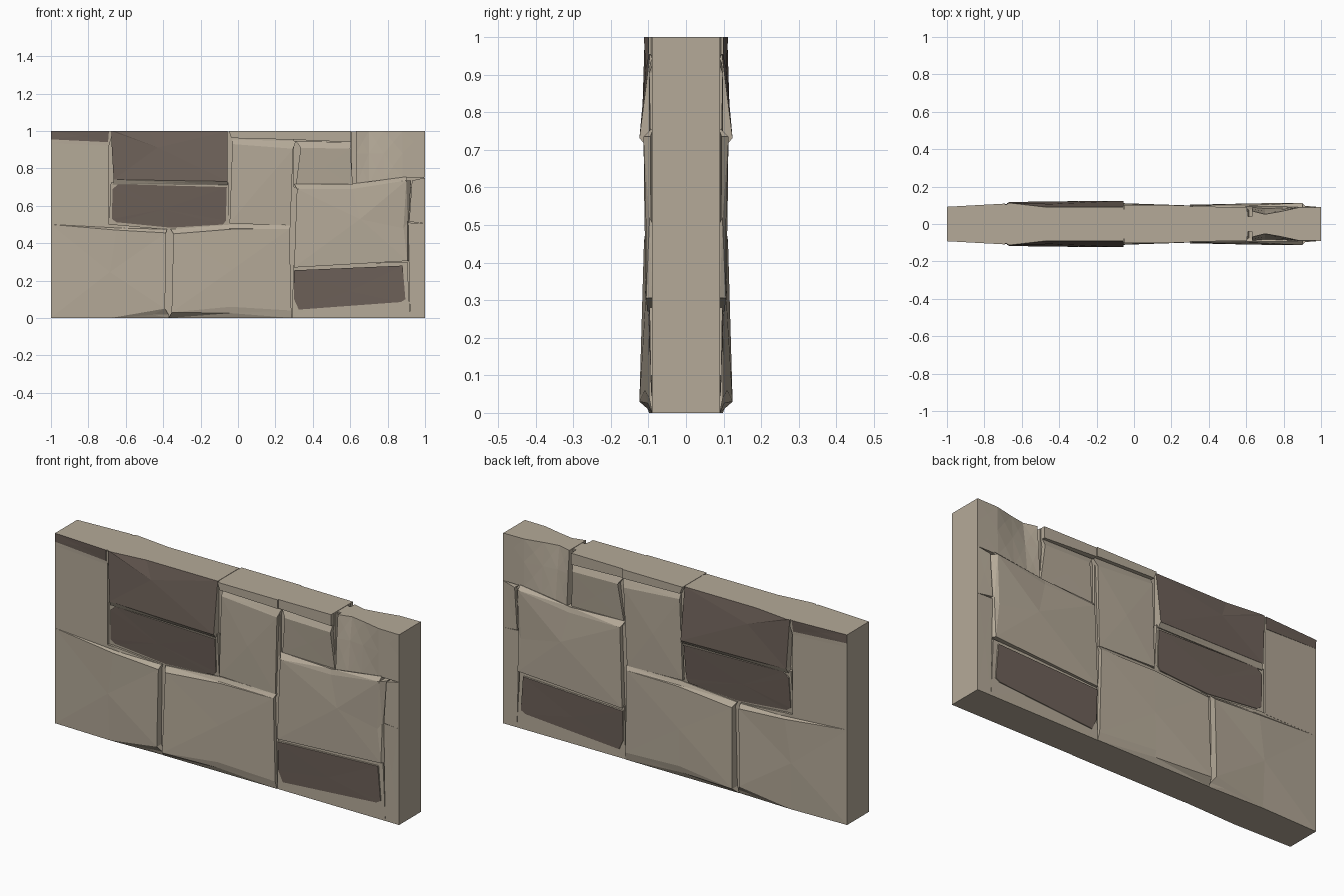
import bpy, bmesh


def material(name, rgb):
    m = bpy.data.materials.new(name)
    m.diffuse_color = (*rgb, 1)
    return m


TAN = material("tan stone", (0.46, 0.40, 0.315))
DARK = material("dark brown stone", (0.155, 0.12, 0.10))


def stone(name, outline, dark=False, bulge=0.0):
    """Through-stone: outline of (x, z, depth); both faces fan out from a centre point."""
    bm = bmesh.new()
    n = len(outline)
    cx, cz, cd = (sum(p[i] for p in outline) / n for i in range(3))
    rings = []
    for side in (-1, 1):
        ring = [bm.verts.new((x, side * d, z)) for x, z, d in outline]
        mid = bm.verts.new((cx, side * (cd + bulge), cz))
        for i in range(n):
            f = bm.faces.new((ring[i], ring[(i + 1) % n], mid))
            f.material_index = 1 if dark else 0
        rings.append(ring)
    a, b = rings
    for i in range(n):
        j = (i + 1) % n
        bm.faces.new((a[i], a[j], b[j], b[i]))
    bmesh.ops.recalc_face_normals(bm, faces=bm.faces)
    me = bpy.data.meshes.new(name)
    bm.to_mesh(me)
    bm.free()
    me.materials.append(TAN)
    me.materials.append(DARK)
    ob = bpy.data.objects.new(name, me)
    bpy.context.collection.objects.link(ob)
    return ob


def slab(name, x0, x1, z0, z1, d):
    return stone(name, [(x0, z0, d), (x1, z0, d), (x1, z1, d), (x0, z1, d)])


# Mortar core, thinner behind the recessed upper right stone
slab("core_left", -0.995, 0.3, 0.002, 0.998, 0.08)
slab("core_lower_right", 0.29, 0.995, 0.002, 0.7, 0.078)
slab("core_small_stone", 0.29, 0.61, 0.69, 0.998, 0.066)
slab("core_upper_right", 0.6, 0.995, 0.69, 0.998, 0.04)

# Lower row, with bevelled tops and chamfered feet
stone("lower_left_stone", [(-1, 0, .09), (-.68, 0, .098), (-.39, .05, .118),
                           (-.385, .455, .112), (-.65, .47, .11), (-1, .5, .09)], bulge=.002)
stone("lower_left_top_bevel", [(-.65, .47, .11), (-.385, .455, .112), (-.38, .475, .092),
                               (-.66, .5, .1), (-1, .5, .09)])
stone("lower_left_chamfer", [(-.68, 0, .098), (-.37, 0, .088), (-.372, .02, .095), (-.39, .05, .118)])
stone("lower_middle_stone", [(-.355, .03, .124), (-.04, .06, .11), (.285, .04, .098),
                             (.275, .475, .1), (-.03, .475, .106), (-.345, .45, .112)], bulge=.002)
stone("lower_middle_top_bevel", [(-.345, .45, .112), (-.03, .475, .106), (.275, .475, .1),
                                 (.285, .495, .088), (-.03, .5, .088), (-.36, .475, .09)])
stone("lower_middle_chamfer", [(-.37, 0, .09), (.29, 0, .09), (.285, .04, .098),
                               (-.04, .06, .11), (-.355, .03, .124)])
stone("lower_right_bed", [(.29, 0, .088), (.92, 0, .09), (.905, .3, .088), (.295, .28, .09)])
stone("lower_right_dark_face", [(.3, .1, .094), (.325, .045, .092), (.87, .085, .094),
                                (.895, .1, .094), (.88, .28, .097), (.3, .255, .1)], dark=True)

# Upper left
stone("upper_left_stone", [(-1, .5, .09), (-.69, .495, .1), (-.69, .92, .1), (-1, .935, .09)])
stone("upper_left_cap", [(-1, .955, .091), (-.695, .94, .103), (-.69, 1, .109), (-1, 1, .092)], dark=True)
stone("upper_left_cap_edge", [(-1, .935, .09), (-.69, .92, .1), (-.665, 1, .105), (-1, 1, .09)])

# Dark pair beside it
stone("dark_upper_stone", [(-.665, .74, .118), (-.055, .73, .124), (-.055, 1, .09),
                           (-.47, 1, .09), (-.66, 1, .112), (-.68, 1, .11)], dark=True)
stone("dark_upper_ledge", [(-.67, .715, .105), (-.055, .71, .106), (-.055, .73, .123), (-.665, .74, .117)])
stone("dark_lower_bed", [(-.69, .5, .088), (-.36, .475, .084), (-.05, .49, .084),
                         (-.05, .725, .1), (-.68, .725, .1)])
stone("dark_lower_face", [(-.675, .53, .094), (-.65, .512, .092), (-.36, .483, .089), (-.08, .5, .09),
                          (-.065, .52, .091), (-.06, .7, .105), (-.64, .715, .105), (-.67, .69, .104)],
      dark=True)

# Upper middle
stone("upper_middle_stone", [(-.045, .505, .092), (.28, .495, .09), (.295, .905, .098), (-.03, .93, .096)],
      bulge=.004)
stone("upper_middle_top_bevel", [(-.03, .93, .096), (.295, .905, .098), (.31, .945, .082), (-.03, .955, .084)])
stone("coping_left", [(-.035, .962, .101), (.3, .953, .1), (.3, 1, .1), (-.05, 1, .101)])
stone("coping_right", [(.3, .953, .094), (.605, .94, .09), (.605, 1, .09), (.3, 1, .094)])
stone("small_stone", [(.31, .715, .074), (.615, .7, .072), (.6, .905, .09), (.335, .91, .09)])
stone("small_stone_top_bevel", [(.335, .91, .09), (.6, .905, .09), (.605, .94, .075), (.31, .945, .075)])

# Hollow upper right stone, in strips that curve
strip = [(.63, .07, .09, .705), (.7, .052, .084, .71), (.78, .066, .085, .735),
         (.88, .088, .09, .75), (1, .09, .09, .75)]
for i, (p, q) in enumerate(zip(strip, strip[1:])):
    m = .88
    stone(f"upper_right_lower_{i}", [(p[0], p[3], p[2]), (q[0], q[3], q[2]),
                                     (q[0], m, (q[1] + q[2]) / 2), (p[0], m, (p[1] + p[2]) / 2)])
    stone(f"upper_right_top_{i}", [(p[0], m, (p[1] + p[2]) / 2), (q[0], m, (q[1] + q[2]) / 2),
                                   (q[0], 1, q[1]), (p[0], 1, p[1])])

# Large right stone with bevelled top and side, and the narrow edge stones
stone("right_stone", [(.3, .27, .103), (.905, .305, .106), (.885, .48, .106), (.9, .735, .113),
                      (.61, .69, .1), (.315, .69, .1)], bulge=.006)
stone("right_stone_top_bevel", [(.315, .69, .1), (.61, .69, .1), (.9, .735, .113),
                                (.9, .755, .092), (.61, .712, .078), (.3, .717, .074)])
stone("right_stone_side_bevel", [(.905, .305, .106), (.915, .305, .09), (.912, .51, .083),
                                 (.925, .735, .085), (.9, .735, .113), (.885, .48, .106)])
stone("right_edge_lower", [(.92, 0, .09), (1, 0, .09), (1, .505, .09), (.908, .51, .089)])
stone("right_edge_upper", [(.915, .515, .096), (1, .505, .09), (1, .75, .09), (.93, .735, .096)])
